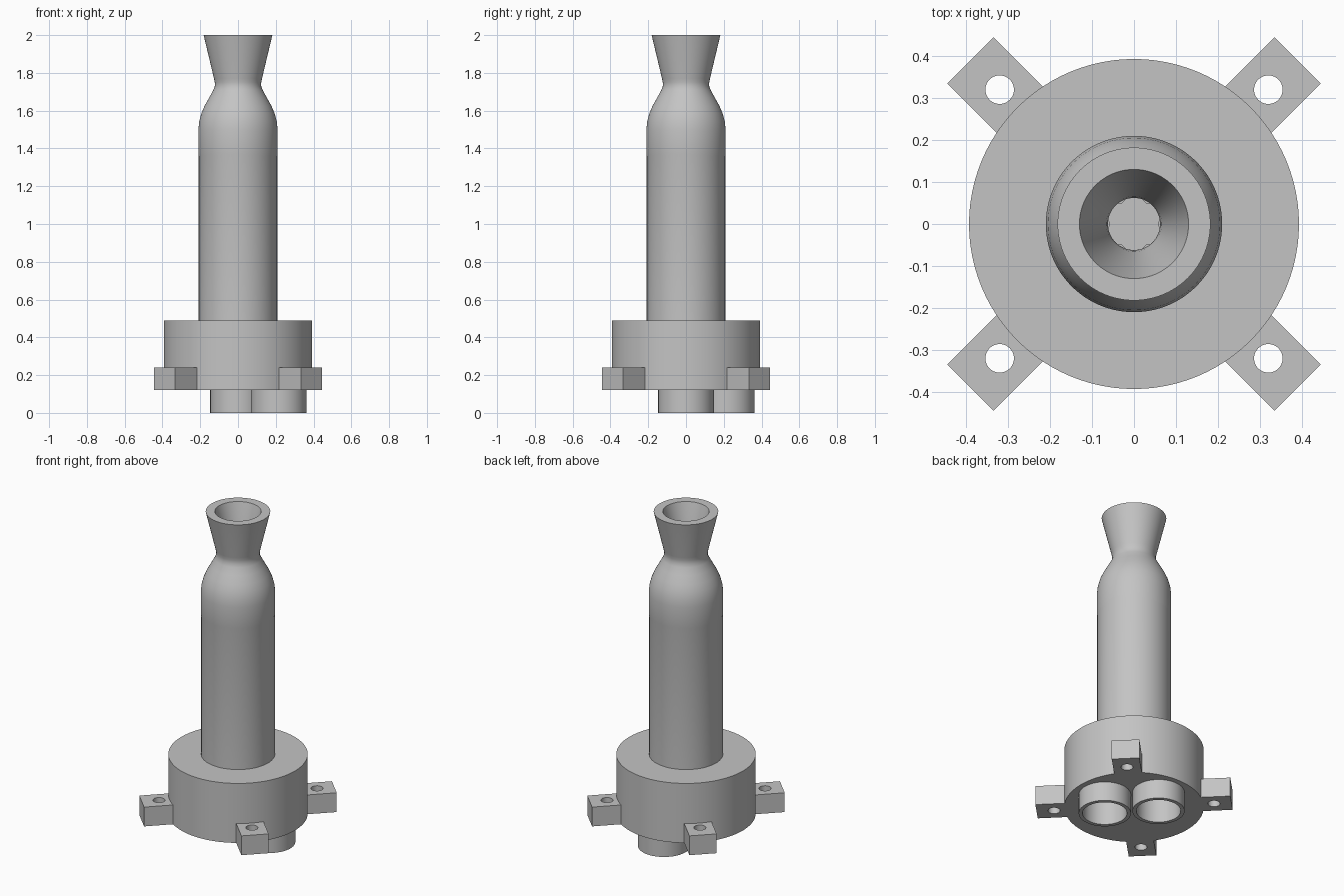
import bpy
import bmesh
from math import cos, sin, pi, radians
from mathutils import Matrix

if "Cube" in bpy.data.objects:
    bpy.data.objects.remove(bpy.data.objects["Cube"], do_unlink=True)

SEGMENTS = 96

# One plain grey metal for everything
metal = bpy.data.materials.new("grey_metal")
metal.use_nodes = True
GREY = (0.55, 0.55, 0.55, 1)
metal.diffuse_color = GREY
metal.node_tree.nodes["Principled BSDF"].inputs["Base Color"].default_value = GREY


def add_object(name, bm):
    bmesh.ops.recalc_face_normals(bm, faces=bm.faces)
    mesh = bpy.data.meshes.new(name)
    bm.to_mesh(mesh)
    bm.free()
    mesh.materials.append(metal)
    obj = bpy.data.objects.new(name, mesh)
    bpy.context.collection.objects.link(obj)
    return obj


def activate(obj):
    bpy.ops.object.select_all(action="DESELECT")
    obj.select_set(True)
    bpy.context.view_layer.objects.active = obj


def smooth(obj):
    activate(obj)
    bpy.ops.object.shade_smooth_by_angle(angle=radians(30))


def lathe(name, profile, x=0, y=0):
    """Revolve a closed (radius, height) loop about a vertical axis."""
    bm = bmesh.new()
    rings = []
    for r, z in profile:
        angles = [2 * pi * i / SEGMENTS for i in range(SEGMENTS)]
        rings.append([bm.verts.new((x + r * cos(a), y + r * sin(a), z)) for a in angles])
    for low, high in zip(rings, rings[1:] + rings[:1]):
        for i in range(SEGMENTS):
            j = (i + 1) % SEGMENTS
            bm.faces.new((low[i], low[j], high[j], high[i]))
    return add_object(name, bm)


def cylinder(name, r, z0, z1, x=0, y=0, sides=SEGMENTS):
    bm = bmesh.new()
    bmesh.ops.create_cone(bm, cap_ends=True, segments=sides, radius1=r, radius2=r,
                          depth=z1 - z0, matrix=Matrix.Translation((x, y, (z0 + z1) / 2)))
    return add_object(name, bm)


def cut(obj, cutter):
    mod = obj.modifiers.new("cut", "BOOLEAN")
    mod.operation = "DIFFERENCE"
    mod.solver = "EXACT"
    mod.object = cutter
    activate(obj)
    bpy.ops.object.modifier_apply(modifier=mod.name)
    bpy.data.objects.remove(cutter, do_unlink=True)


# Chamber and nozzle: outer wall going up, inner wall coming down
outer = [(0.208, 0.48), (0.208, 1.36), (0.21, 1.37), (0.21, 1.5), (0.205, 1.545),
         (0.194, 1.585), (0.177, 1.625), (0.152, 1.67), (0.13, 1.71), (0.123, 1.73),
         (0.123, 1.75), (0.127, 1.77), (0.182, 2.0)]
inner = [(0.13, 2.0), (0.066, 1.77), (0.062, 1.74), (0.07, 1.7), (0.12, 1.6),
         (0.145, 1.55), (0.155, 1.48), (0.155, 0.48)]
smooth(lathe("chamber_and_nozzle", outer + inner))

# Base flange with inlet bores and a ring of injector holes
TOP, BOTTOM = 0.49, 0.12
PIPES = {"left_inlet_pipe": (0.215, 0), "rear_inlet_pipe": (0, 0.215)}
BORE = 0.125
flange = cylinder("base_flange", 0.393, BOTTOM, TOP)
for x, y in PIPES.values():
    cut(flange, cylinder("cutter", BORE, 0, 0.32, x, y))
for i in range(6):
    a = i * pi / 3
    cut(flange, cylinder("cutter", 0.012, 0.42, 0.6, 0.07 * cos(a), 0.07 * sin(a), 16))
smooth(flange)

# Inlet pipes under the flange
for name, (x, y) in PIPES.items():
    ring = [(0.147, 0), (0.147, BOTTOM), (BORE, BOTTOM), (BORE, 0)]
    smooth(lathe(name, ring, x, y))

# Four diagonal mounting lugs with bolt holes
for i, name in enumerate(("rear_left", "rear_right", "front_right", "front_left")):
    bm = bmesh.new()
    turn = Matrix.Rotation(pi / 4 + i * pi / 2, 4, "Z")
    shape = Matrix.Translation((0.4565, 0, 0.18)) @ Matrix.Diagonal((0.19, 0.156, 0.12, 1))
    bmesh.ops.create_cube(bm, size=1, matrix=turn @ shape)
    lug = add_object(name + "_lug", bm)
    hole = turn @ Matrix.Translation((0.4525, 0, 0))
    cut(lug, cylinder("cutter", 0.034, 0, 0.4, hole.translation.x, hole.translation.y, 48))
    smooth(lug)
